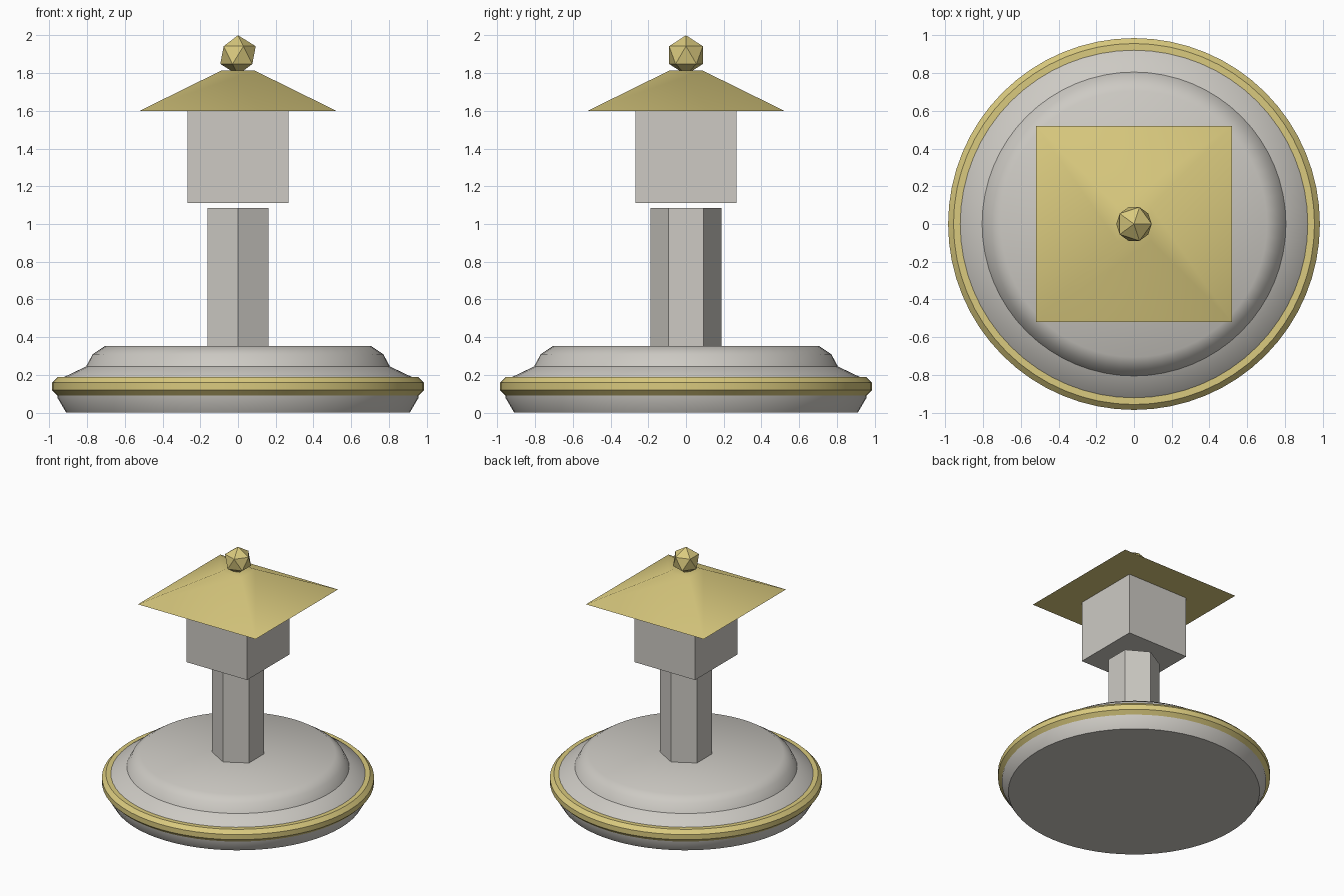
import bpy, bmesh, math

cube = bpy.data.objects.get("Cube")
if cube:
    bpy.data.objects.remove(cube, do_unlink=True)


def make_material(name, rgb):
    mat = bpy.data.materials.new(name)
    mat.use_nodes = True
    mat.diffuse_color = (*rgb, 1)
    mat.node_tree.nodes["Principled BSDF"].inputs["Base Color"].default_value = (*rgb, 1)
    return mat


stone = make_material("pale stone", (0.61, 0.59, 0.55))
gold = make_material("soft gold", (0.70, 0.59, 0.21))


def finish(obj, name, mat, smooth_angle=None):
    obj.name = name
    obj.data.name = name
    obj.data.materials.append(mat)
    if smooth_angle:
        bpy.ops.object.select_all(action="DESELECT")
        obj.select_set(True)
        bpy.context.view_layer.objects.active = obj
        bpy.ops.object.shade_smooth_by_angle(angle=math.radians(smooth_angle))
    return obj


def lathe(name, profile, mat, closed=False, sides=64, smooth_angle=35):
    """Turn an (r, z) profile around z; an open profile gets flat caps."""
    bm = bmesh.new()
    rings = [[bm.verts.new((r * math.cos(math.tau * i / sides),
                            r * math.sin(math.tau * i / sides), z))
              for i in range(sides)] for r, z in profile]
    pairs = list(zip(rings, rings[1:]))
    if closed:
        pairs.append((rings[-1], rings[0]))
    else:
        bm.faces.new(rings[0])
        bm.faces.new(rings[-1])
    for low, high in pairs:
        for i in range(sides):
            j = (i + 1) % sides
            bm.faces.new((low[i], low[j], high[j], high[i]))
    bmesh.ops.recalc_face_normals(bm, faces=bm.faces)
    mesh = bpy.data.meshes.new(name)
    bm.to_mesh(mesh)
    bm.free()
    obj = bpy.data.objects.new(name, mesh)
    bpy.context.collection.objects.link(obj)
    return finish(obj, name, mat, smooth_angle)


# Round stepped base
lathe("base", [(0.91, 0), (0.957, 0.08), (0.957, 0.14), (0.92, 0.19),
               (0.805, 0.245), (0.77, 0.31), (0.705, 0.353)], stone)

# Octagonal trim ring around the base
ring_profile = [(0.936 + 0.053 * math.cos(math.radians(22.5 + 45 * i)),
                 0.14 + 0.053 * math.sin(math.radians(22.5 + 45 * i))) for i in range(8)]
lathe("base_trim", ring_profile, gold, closed=True)

# Six-sided column, corners facing front and back
bpy.ops.mesh.primitive_cone_add(vertices=6, radius1=0.188, radius2=0.188, depth=0.735,
                                location=(0, 0, 0.7175))
finish(bpy.context.object, "column", stone)

# Square lantern box, floating just above the column
bpy.ops.mesh.primitive_cube_add(size=1, location=(0, 0, 1.355))
box = bpy.context.object
box.scale = (0.536, 0.536, 0.49)
finish(box, "lantern_box", stone)

# Wide four-sided roof with a small flat top
roof = lathe("roof", [(0.52 * math.sqrt(2), 1.6), (0.09 * math.sqrt(2), 1.812)],
             gold, sides=4, smooth_angle=45)
roof.rotation_euler.z = math.pi / 4

# Faceted finial
bpy.ops.mesh.primitive_ico_sphere_add(subdivisions=1, radius=0.105, location=(0, 0, 1.895))
finish(bpy.context.object, "finial", gold)
